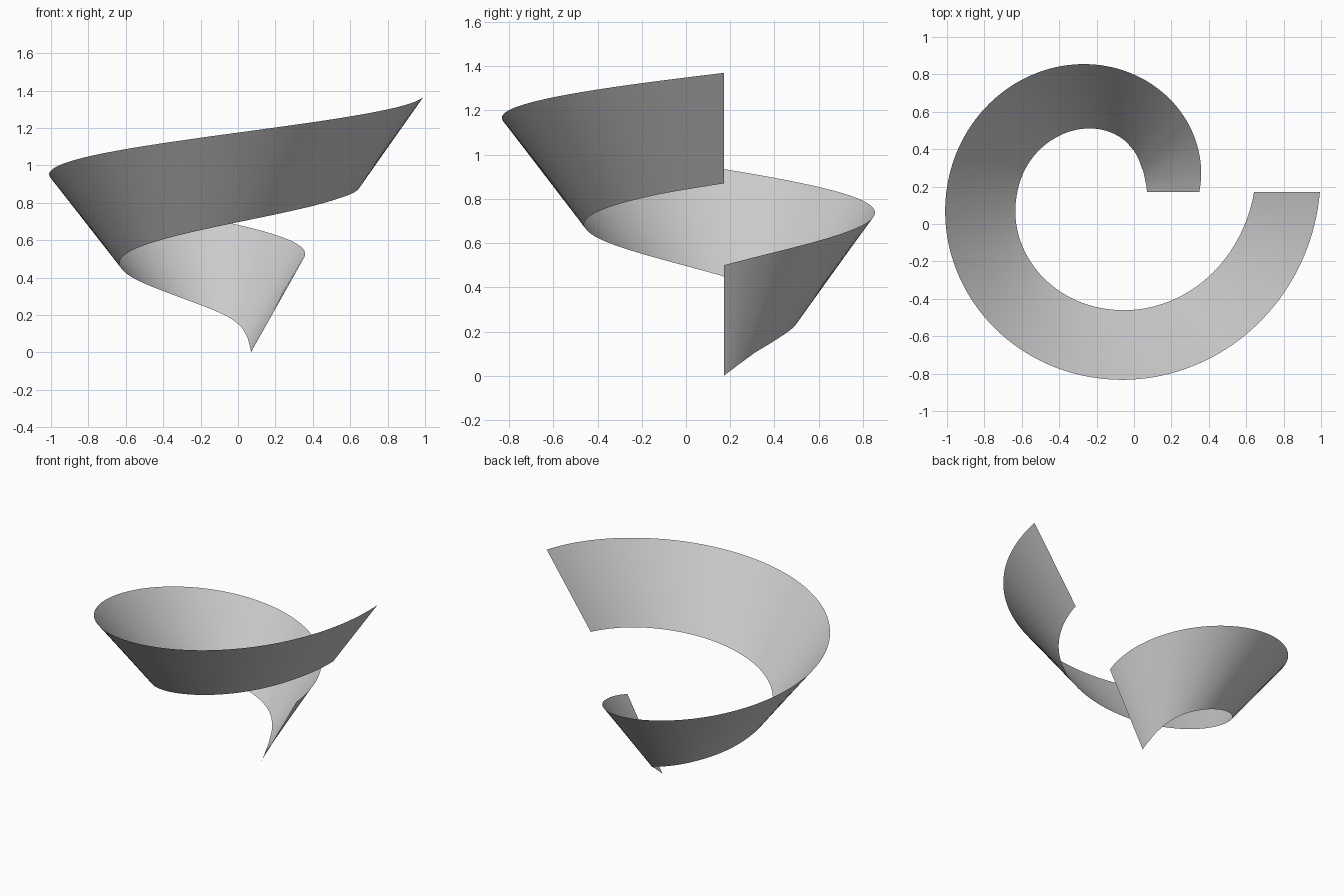
import bpy, bmesh, math

if "Cube" in bpy.data.objects:
    bpy.data.objects.remove(bpy.data.objects["Cube"])

CX, CY = -0.166, 0.171      # spiral centre
R0, R1 = 0.515, 1.160       # outer radius at start and end
RISE, HEIGHT = 0.87, 0.50   # climb over one turn, ribbon height
STEPS = 160

# slant of the wall (horizontal width) and share of normal tilt along the turn, by angle
WIDTH = [(0, .28), (20, .318), (43, .35), (70, .364), (98, .369), (140, .386), (187, .396),
         (277, .386), (340, .37), (360, .352)]
TILT = [(0, 0), (43, .62), (80, 1), (340, 1), (360, 0)]


def sample(keys, a):
    for (a0, v0), (a1, v1) in zip(keys, keys[1:]):
        if a <= a1:
            return v0 + (v1 - v0) * (a - a0) / (a1 - a0)
    return keys[-1][1]


# one-turn conical spiral ribbon: upper outer edge joined to lower inner edge
bm = bmesh.new()
rows = []
for i in range(STEPS + 1):
    t = i / STEPS
    deg = 360 * t
    th = math.radians(deg)
    r = R0 + (R1 - R0) * t
    ox, oy = CX + r * math.cos(th), CY + r * math.sin(th)
    n = th + math.atan((R1 - R0) / math.tau / r) * sample(TILT, deg)
    w = sample(WIDTH, deg)
    ix, iy = ox - w * math.cos(n), oy - w * math.sin(n)
    z = RISE * t
    rows.append((bm.verts.new((ix, iy, z)), bm.verts.new((ox, oy, z + HEIGHT))))
for (a, b), (c, d) in zip(rows, rows[1:]):
    bm.faces.new((a, b, d, c)).smooth = True
bmesh.ops.recalc_face_normals(bm, faces=bm.faces)

mesh = bpy.data.meshes.new("spiral_ribbon")
bm.to_mesh(mesh)
bm.free()
obj = bpy.data.objects.new("spiral_ribbon", mesh)
bpy.context.collection.objects.link(obj)
